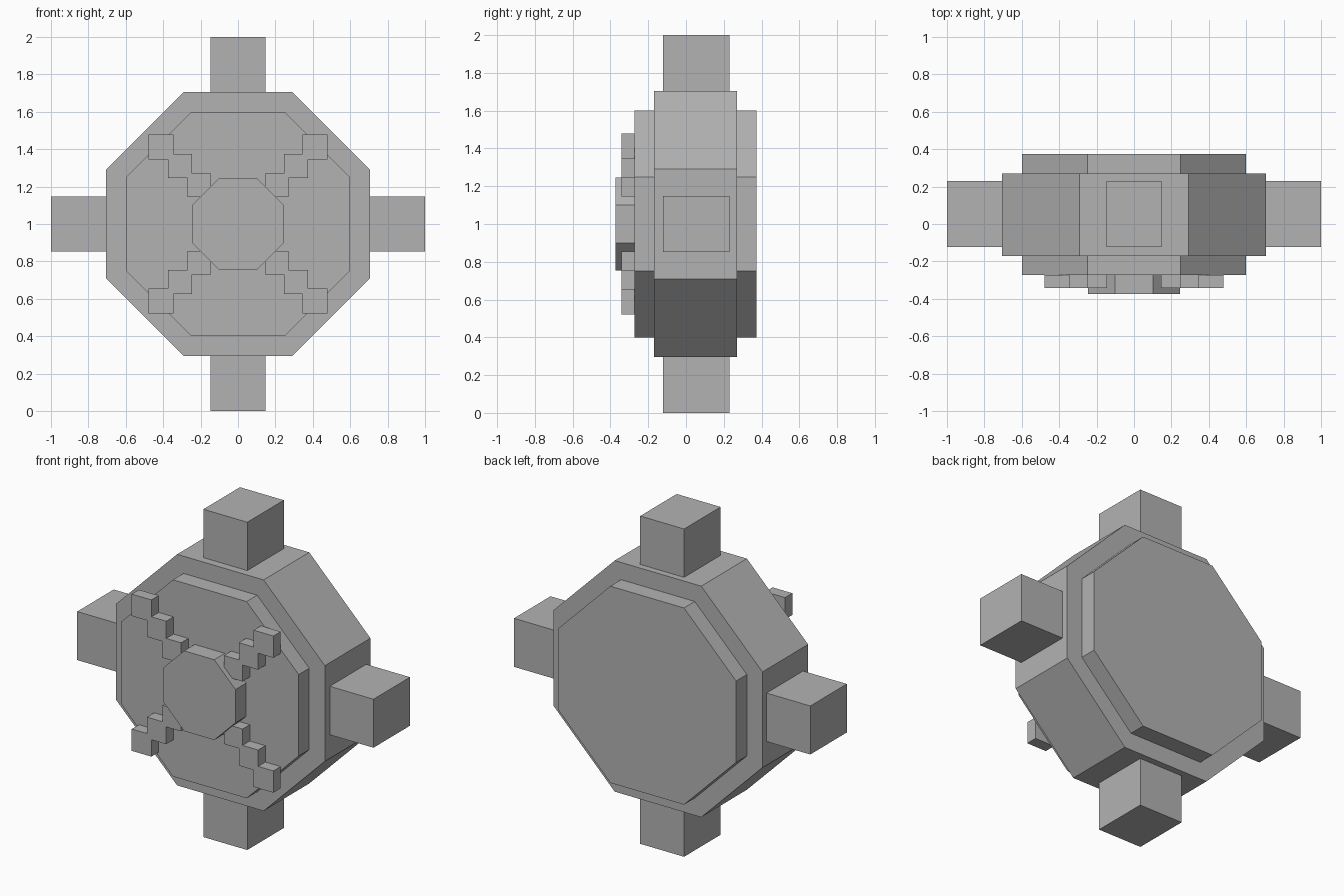
import bpy, bmesh, math

if "Cube" in bpy.data.objects:
    bpy.data.objects.remove(bpy.data.objects["Cube"])

grey = bpy.data.materials.new("plain grey")
grey.diffuse_color = (0.45, 0.45, 0.45, 1)
grey.use_nodes = True
grey.node_tree.nodes["Principled BSDF"].inputs["Base Color"].default_value = grey.diffuse_color
CZ = 1.0  # height of the centre


def finish(name, bm):
    bmesh.ops.recalc_face_normals(bm, faces=bm.faces)
    mesh = bpy.data.meshes.new(name)
    bm.to_mesh(mesh)
    bm.free()
    mesh.materials.append(grey)
    obj = bpy.data.objects.new(name, mesh)
    bpy.context.collection.objects.link(obj)
    return obj


def prism(name, outline, y0, y1):
    """Extrude an (x, z) outline, measured from the centre, from y0 to y1."""
    bm = bmesh.new()
    face = bm.faces.new([bm.verts.new((x, y0, CZ + z)) for x, z in outline])
    ext = bmesh.ops.extrude_face_region(bm, geom=[face])
    verts = [v for v in ext["geom"] if isinstance(v, bmesh.types.BMVert)]
    bmesh.ops.translate(bm, verts=verts, vec=(0, y1 - y0, 0))
    return finish(name, bm)


def octagon(half):
    r = half / math.cos(math.pi / 8)
    angles = [math.pi / 8 + i * math.pi / 4 for i in range(8)]
    return [(r * math.cos(a), r * math.sin(a)) for a in angles]


# Octagonal body: wide rim, raised plates front and back, front hub
prism("rim", octagon(0.705), -0.17, 0.27)
prism("front_plate", octagon(0.60), -0.272, -0.17)
prism("back_plate", octagon(0.60), 0.27, 0.374)
prism("hub", octagon(0.245), -0.374, -0.272)

# Four square lugs around the rim
lug = [(-0.148, 0.70), (0.148, 0.70), (0.148, 1.0), (-0.148, 1.0)]
for i, side in enumerate(("top", "left", "bottom", "right")):
    c, s = round(math.cos(i * math.pi / 2)), round(math.sin(i * math.pi / 2))
    prism(side + "_lug", [(x * c - z * s, x * s + z * c) for x, z in lug], -0.122, 0.23)

# Four stepped diagonal spokes, mirrored into each quadrant
spoke = [(0.145, 0.145), (0.27, 0.145), (0.27, 0.245), (0.375, 0.245), (0.375, 0.345),
         (0.478, 0.345), (0.478, 0.478), (0.345, 0.478), (0.345, 0.375), (0.245, 0.375),
         (0.245, 0.27), (0.145, 0.27)]
for sx, h in ((-1, "left"), (1, "right")):
    for sz, v in ((-1, "lower"), (1, "upper")):
        prism(f"{v}_{h}_spoke", [(x * sx, z * sz) for x, z in spoke], -0.342, -0.272)
